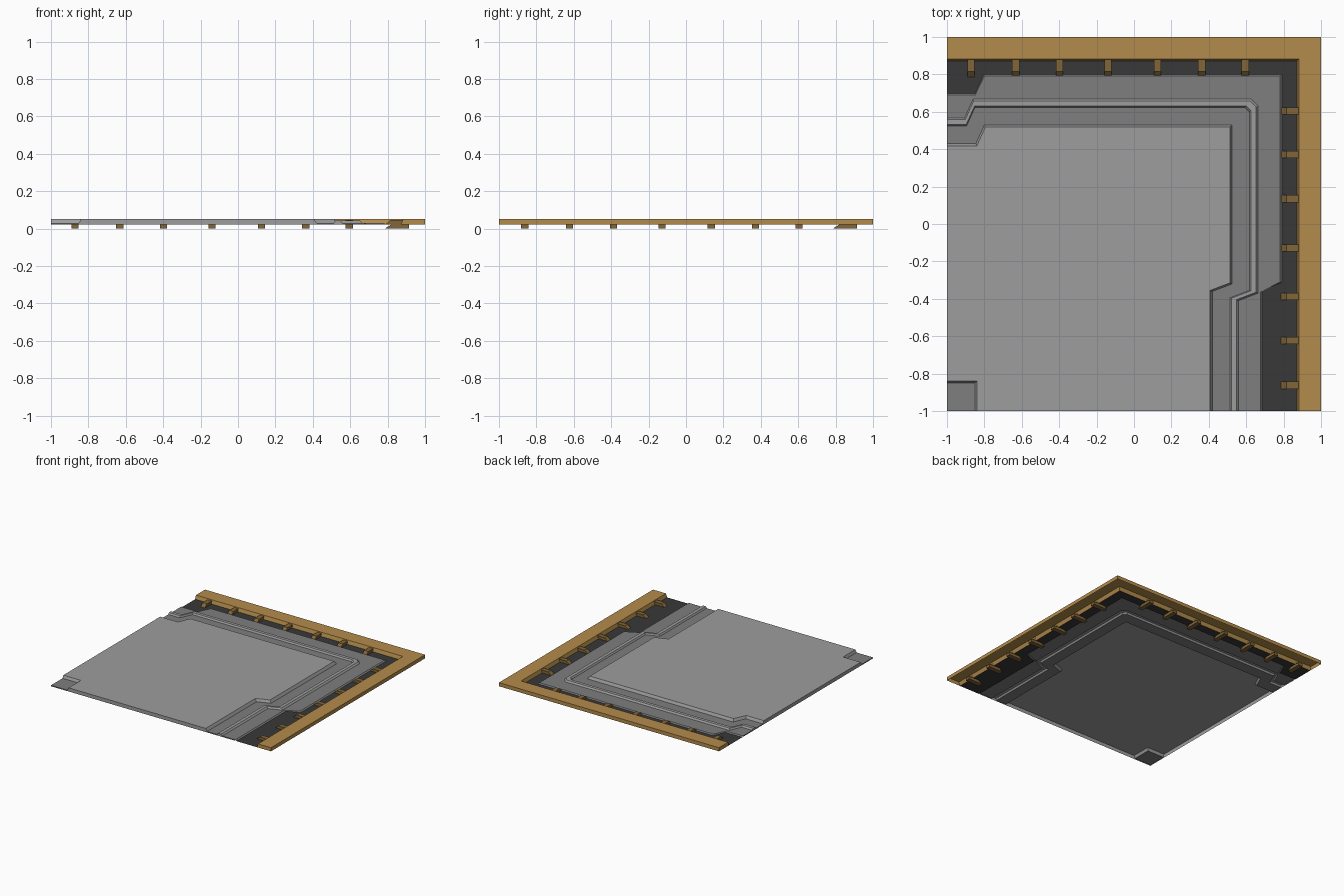
import bpy, bmesh

if "Cube" in bpy.data.objects:
    bpy.data.objects.remove(bpy.data.objects["Cube"])

Z0, ZMID, ZRIDGE, ZTOP = 0.022, 0.030, 0.043, 0.052


def material(name, rgb):
    m = bpy.data.materials.new(name)
    m.diffuse_color = (*rgb, 1)
    m.use_nodes = True
    m.node_tree.nodes["Principled BSDF"].inputs["Base Color"].default_value = m.diffuse_color
    return m


LIGHT = material("light_grey", (0.34, 0.34, 0.34))
MID = material("mid_grey", (0.21, 0.21, 0.21))
DARK = material("dark_grey", (0.04, 0.04, 0.04))
GOLD = material("gold", (0.45, 0.26, 0.07))
BROWN = material("brown", (0.22, 0.13, 0.04))


def make(name, faces, mat, up=True):
    """Object from a list of polygons given as point lists."""
    bm = bmesh.new()
    for f in faces:
        bm.faces.new([bm.verts.new(p) for p in f])
    bmesh.ops.remove_doubles(bm, verts=bm.verts, dist=1e-4)
    bmesh.ops.dissolve_degenerate(bm, edges=bm.edges, dist=1e-4)
    bmesh.ops.recalc_face_normals(bm, faces=bm.faces)
    if up and sum(f.normal.z * f.calc_area() for f in bm.faces) < 0:
        bmesh.ops.reverse_faces(bm, faces=bm.faces)
    me = bpy.data.meshes.new(name)
    bm.to_mesh(me)
    bm.free()
    me.materials.append(mat)
    ob = bpy.data.objects.new(name, me)
    bpy.context.collection.objects.link(ob)
    return ob


def outline(xr, yt, sx, sy, z, c=0.0):
    """Stepped corner line from the left edge round to the front edge."""
    return [(-1, yt - .1, z), (sx - .045, yt - .1, z), (sx, yt, z),
            (xr - c, yt, z), (xr, yt - c, z), (xr, sy, z),
            (xr - .105, sy - .04, z), (xr - .105, -1, z)]


def strips(*rows):
    return [[a[i], a[i + 1], b[i + 1], b[i]]
            for a, b in zip(rows, rows[1:]) for i in range(len(a) - 1)]


def drop(p):
    return (p[0], p[1], Z0)


def skirts(rows):
    """Closing walls on the left and front cut edges, down to floor level."""
    out = []
    for a, b in zip(rows, rows[1:]):
        for k in (0, -1):
            out.append([a[k], b[k], drop(b[k]), drop(a[k])])
    return out


p_top = outline(.512, .518, -.795, -.315, ZTOP)
p_base = outline(.525, .53, -.80, -.32, ZMID)
r_in0 = outline(.617, .624, -.85, -.355, ZMID, .025)
r_in1 = outline(.625, .632, -.852, -.357, ZRIDGE, .025)
r_out1 = outline(.652, .658, -.857, -.365, ZRIDGE, .03)
r_out0 = outline(.663, .668, -.86, -.37, ZMID, .035)
m_edge = outline(.78, .79, -.80, -.31, ZMID)
m_base = outline(.79, .798, -.803, -.313, Z0)
f_edge = [(-1, .872, Z0), (-.845, .872, Z0), (-.8, .872, Z0), (.872, .872, Z0),
          (.872, .872, Z0), (.872, -.313, Z0), (.872, -.353, Z0), (.872, -1, Z0)]

# raised centre panel with a notch in its front left corner
notch = [(-.84, -1, ZTOP), (-.84, -.84, ZTOP), (-1, -.84, ZTOP)]
notch_b = [(-.85, -1, ZMID), (-.85, -.85, ZMID), (-1, -.85, ZMID)]
panel = [p_top + notch] + strips(p_top, p_base) + strips(notch, notch_b)
panel += skirts([p_top, p_base]) + skirts([notch, notch_b])
panel += [[p_top[-1], notch[0], drop(notch[0]), drop(p_top[-1])],
          [p_top[0], notch[2], drop(notch[2]), drop(p_top[0])]]
make("centre_panel", panel, LIGHT)

# sunken corner pad in the notch
c = (-1, -1, ZMID)
pad = [notch_b + [c]]
pad += [[c, n, drop(n), drop(c)] for n in (notch_b[0], notch_b[2])]
make("corner_pad", pad, MID)

# lower step around the panel, and the raised ridge that runs along it
make("inner_step", strips(p_base, r_in0) + skirts([p_base, r_in0]), MID)
ridge = [r_in0, r_in1, r_out1, r_out0]
make("ridge", strips(*ridge) + skirts(ridge), LIGHT)
step = [r_out0, m_edge, m_base]
make("outer_step", strips(*step) + skirts(step[:2]), MID)

# dark floor channel
make("floor_channel", strips(m_base, f_edge), DARK)


# hollow trim along the back and right edges
def ell(d, z):
    return [(-1, d, z), (d, d, z), (d, -1, z)]


trim = [ell(.872, Z0), ell(.882, ZTOP), ell(1, ZTOP), ell(1, Z0)]
caps = [[r[k] for r in trim] for k in (0, -1)]
make("edge_trim", strips(*trim) + caps, GOLD)

# clips holding the trim: slanted tab above the floor, foot below it
TAB = [(.787, Z0), (.815, .045), (.88, .045), (.872, Z0)]
FOOT = [(.785, 0), (.82, Z0), (.914, Z0), (.914, 0)]


def prism(name, profile, t, along_y):
    ends = []
    for s in (-.019, .019):
        ends.append([(d, t + s, z) if along_y else (t + s, d, z) for d, z in profile])
    a, b = ends
    n = len(a)
    faces = [a, b] + [[a[i], a[(i + 1) % n], b[(i + 1) % n], b[i]] for i in range(n)]
    make(name, faces, BROWN, up=False)


for t in (-.867, -.627, -.393, -.133, .13, .367, .6):
    for side, along_y, shift in (("right", True, .005), ("back", False, -.005)):
        prism(side + "_clip_tab", TAB, t + shift, along_y)
        prism(side + "_clip_foot", FOOT, t + shift, along_y)
